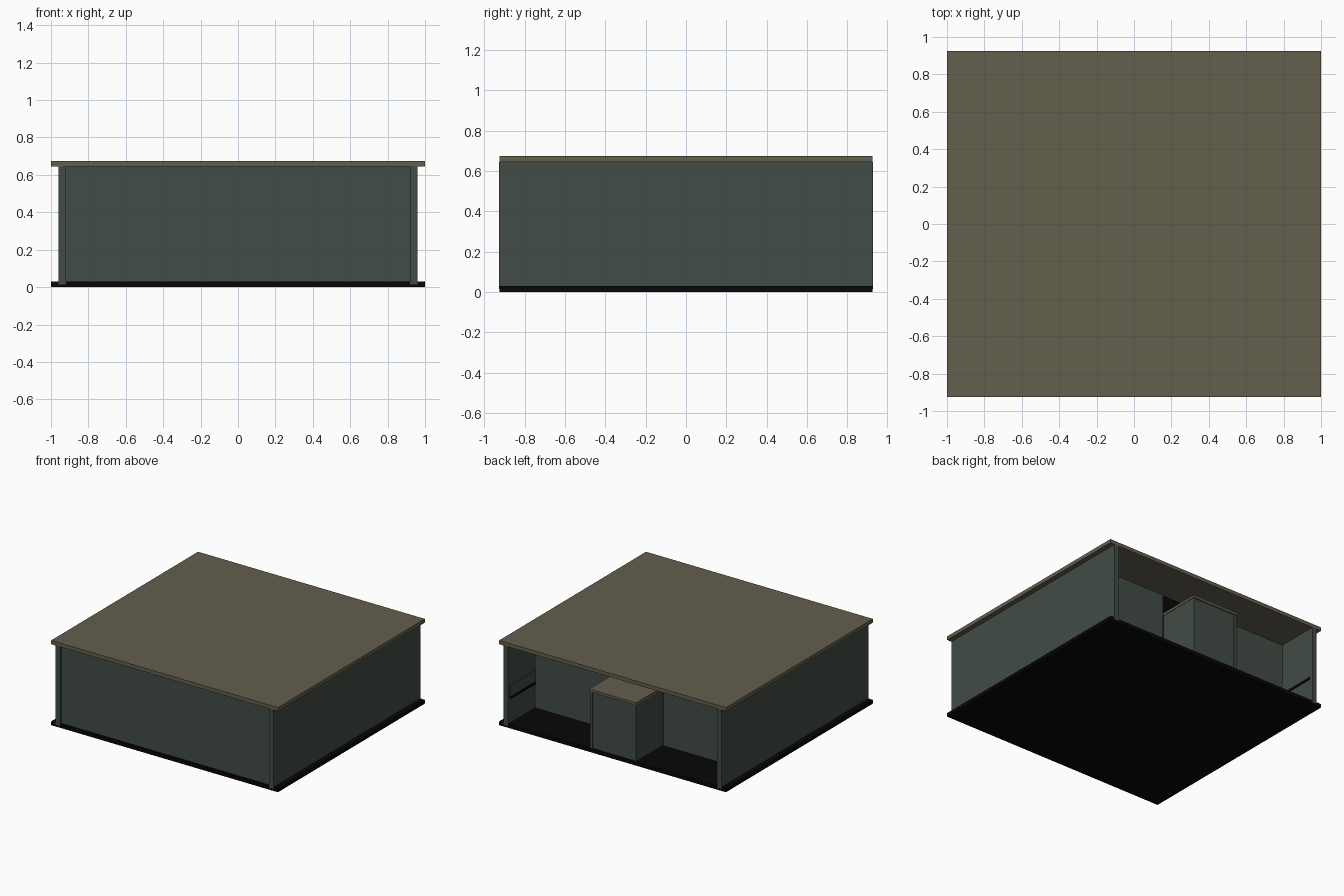
import bpy

if "Cube" in bpy.data.objects:
    bpy.data.objects.remove(bpy.data.objects["Cube"])


def material(name, rgb):
    m = bpy.data.materials.new(name)
    m.diffuse_color = (*rgb, 1.0)
    m.use_nodes = True
    m.node_tree.nodes["Principled BSDF"].inputs["Base Color"].default_value = m.diffuse_color
    return m


GREEN = material("dark grey green", (0.054, 0.072, 0.061))
BROWN = material("olive brown", (0.127, 0.112, 0.076))
BLACK = material("black", (0.002, 0.002, 0.002))


def box(name, x, y, z, mat):
    """Axis-aligned box from (min, max) ranges."""
    bpy.ops.mesh.primitive_cube_add(size=1)
    o = bpy.context.object
    o.name = name
    for v in o.data.vertices:
        v.co = [r[1] if c > 0 else r[0] for c, r in zip(v.co, (x, y, z))]
    o.data.materials.append(mat)
    return o


def pair(name, x, y, z, mat):
    """The same box on the right and mirrored on the left."""
    box("right_" + name, x, y, z, mat)
    box("left_" + name, (-x[1], -x[0]), y, z, mat)


D = 0.925          # half depth
BACK = 0.585       # recessed back panel plane

# Base and top slabs
box("base", (-1, 1), (-D, D), (0, 0.03), BLACK)
box("top_slab", (-1, 1), (-D, D), (0.645, 0.675), BROWN)

# Side walls, just in front of the base edge at their feet
pair("side_wall", (0.92, 0.96), (-D - 0.001, D + 0.001), (0.015, 0.645), GREEN)

# Front panel, slightly recessed between the walls
box("front_panel", (-0.92, 0.92), (-0.91, -0.88), (0.03, 0.645), GREEN)

# Recessed back panels either side of a dark centre opening
pair("back_panel", (0.213, 0.92), (BACK - 0.03, BACK), (0.03, 0.645), GREEN)
box("opening_backing", (-0.213, 0.213), (BACK - 0.025, BACK - 0.008), (0.03, 0.645), BLACK)

# Rails with a dark strip below, on the inside of the side walls
pair("inner_rail", (0.917, 0.921), (BACK, 0.9), (0.24, 0.33), GREEN)
pair("inner_strip", (0.914, 0.921), (BACK, 0.9), (0.22, 0.238), BLACK)

# Cabinet standing in the opening at the back
pair("cabinet_side", (0.18, 0.203), (BACK - 0.007, D - 0.005), (0.03, 0.48), GREEN)
box("cabinet_door", (-0.18, 0.18), (D - 0.035, D - 0.01), (0.03, 0.48), GREEN)
box("cabinet_top", (-0.207, 0.207), (BACK - 0.007, D), (0.48, 0.5), BROWN)
